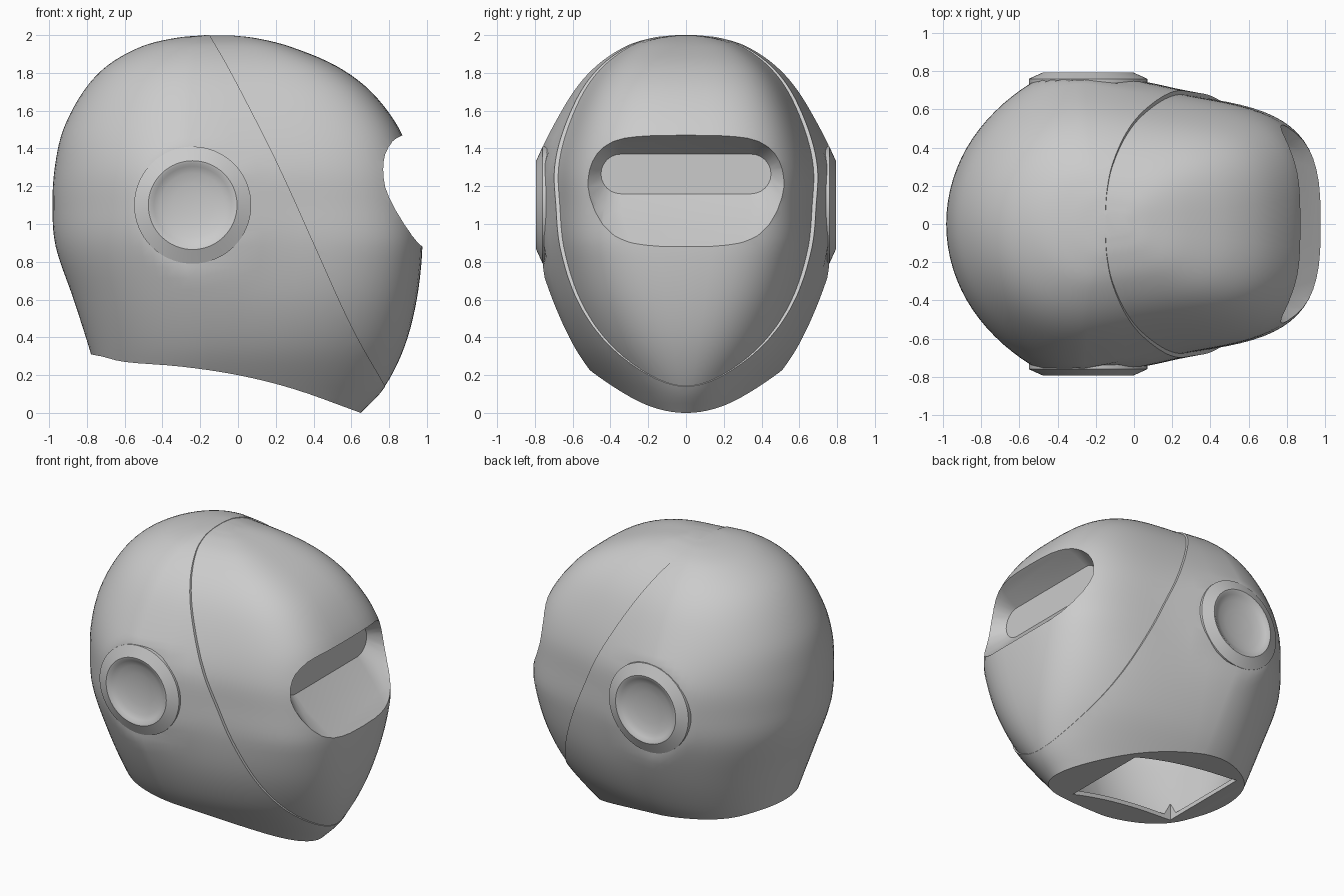
import bpy, bmesh, math
from mathutils import Vector

if "Cube" in bpy.data.objects:
    bpy.data.objects.remove(bpy.data.objects["Cube"])

grey = bpy.data.materials.new("plain grey")
grey.use_nodes = True
COLOUR = (0.6, 0.6, 0.6, 1)
grey.diffuse_color = COLOUR
grey.node_tree.nodes["Principled BSDF"].inputs["Base Color"].default_value = COLOUR

# Height, back x, front x, half width
ROWS = [(-0.12, -0.66, 0.53, 0.25), (0, -0.69, 0.65, 0.34), (0.14, -0.73, 0.78, 0.445),
        (0.35, -0.79, 0.885, 0.59), (0.6, -0.87, 0.95, 0.695), (0.88, -0.965, 0.98, 0.752),
        (1.1, -0.982, 0.965, 0.757), (1.3, -0.97, 0.93, 0.75), (1.5, -0.925, 0.86, 0.69),
        (1.7, -0.82, 0.71, 0.59), (1.84, -0.69, 0.52, 0.47), (1.94, -0.51, 0.28, 0.32),
        (1.985, -0.33, 0.1, 0.18), (2.0, -0.17, -0.03, 0.06)]
SEAM = [(-0.17, 2.05), (-0.15, 2.0), (-0.03, 1.79), (0.2, 1.34), (0.4, 0.9), (0.6, 0.46), (0.78, 0.14)]
RIM = [(-1.2, 0.36), (-0.78, 0.31), (-0.6, 0.27), (-0.3, 0.245), (0, 0.2), (0.3, 0.125), (0.65, 0), (1.2, -0.2)]
OPENING = [(0.25, -0.31), (0.25, 0.31), (-0.58, 0.33), (-0.58, -0.33)]


def spline(points, steps):
    """Catmull-Rom curve through the points."""
    pts = [Vector(p) for p in points]
    pts = [2 * pts[0] - pts[1]] + pts + [2 * pts[-1] - pts[-2]]
    out = []
    for a, b, c, d in zip(pts, pts[1:], pts[2:], pts[3:]):
        for i in range(steps):
            t = i / steps
            out.append(0.5 * (2 * b + (c - a) * t + (2 * a - 5 * b + 4 * c - d) * t**2
                              + (3 * b - a - 3 * c + d) * t**3))
    return out + [pts[-2]]


def loft(name, rings):
    """Closed skin over a stack of rings."""
    bm = bmesh.new()
    loops = [[bm.verts.new(p) for p in ring] for ring in rings]
    n = len(loops[0])
    for lo, hi in zip(loops, loops[1:]):
        for i in range(n):
            j = (i + 1) % n
            bm.faces.new((lo[i], lo[j], hi[j], hi[i]))
    bm.faces.new(loops[0][::-1])
    bm.faces.new(loops[-1])
    bmesh.ops.recalc_face_normals(bm, faces=bm.faces)
    mesh = bpy.data.meshes.new(name)
    bm.to_mesh(mesh)
    bm.free()
    mesh.materials.append(grey)
    obj = bpy.data.objects.new(name, mesh)
    bpy.context.collection.objects.link(obj)
    return obj


def head(name, back=1, front=1, width=1, height=1):
    """Egg of stacked sections: round at the back, boxier in front, swelling to a flat pad at each ear."""
    rings = []
    for z, xb, xf, w in spline(ROWS, 5):
        mid = xb + 0.375 * (xf - xb)
        box = min(max((z - 0.1) / 0.8, 0), 1)
        e = 2 / (2 + 1.1 * box)
        ring = []
        for i in range(80):
            a = math.tau * i / 80
            c, s = math.cos(a), math.sin(a)
            if c > 0:
                t = c**e
                x = mid + (xf - mid) * t
                y = w * abs(s)**e * (1 - (0.04 + 0.03 * box) * math.sin(math.pi * t))
            else:
                x, y = mid + (mid - xb) * c, w * abs(s)
            swell = 0.07 * math.exp(-((x + 0.28)**2 + (z - 1.1)**2) / 0.144)
            y = max(y, min(y + swell * abs(s), 0.757))
            ring.append((x * (front if x > 0 else back), math.copysign(y, s) * width, z * height))
        rings.append(ring)
    return loft(name, rings)


def prism(name, outline):
    return loft(name, [[(x, y, z) for x, z in outline] for y in (-1.5, 1.5)])


def slot(x, half_w, z0, z1, n=12):
    """Rounded slot outline facing +x."""
    r = (z1 - z0) / 2
    pts = []
    for side in (1, -1):
        for i in range(n + 1):
            a = math.pi * (i / n - 0.5)
            pts.append((x, side * (half_w - r + r * math.cos(a)), (z0 + z1) / 2 + side * r * math.sin(a)))
    return pts


def lathe(name, profile, side):
    """Turn (radius, y) points about the ear axis."""
    return loft(name, [[(-0.24 + r * math.cos(math.tau * i / 64), side * y,
                         1.1 + r * math.sin(math.tau * i / 64)) for i in range(64)]
                       for r, y in profile])


def cut(obj, cutter, operation="DIFFERENCE"):
    mod = obj.modifiers.new("cut", "BOOLEAN")
    mod.operation, mod.solver, mod.object = operation, "EXACT", cutter
    bpy.context.view_layer.objects.active = obj
    bpy.ops.object.modifier_apply(modifier=mod.name)


def smooth(obj, degrees=30):
    bpy.ops.object.select_all(action="DESELECT")
    obj.select_set(True)
    bpy.context.view_layer.objects.active = obj
    bpy.ops.object.shade_smooth_by_angle(angle=math.radians(degrees))


def below(name, lift):
    """Everything under the curved lower rim."""
    curve = [(x, z + lift) for x, z in spline(RIM, 4)]
    return prism(name, curve + [(1.2, -1), (-1.2, -1)])


# Cutters
seam = [tuple(p) for p in spline(SEAM, 4)]
face_zone = prism("face_zone", seam + [(2, 0.1), (2, 2.3), (-0.17, 2.3)])
under_rim = below("under_rim", 0)
under_floor = below("under_floor", 0.03)
cavity = head("cavity", 0.87, 0.66, 0.84, 0.94)
cut(cavity, under_floor)
opening = loft("opening", [[(x, y, z) for x, y in OPENING] for z in (-1, 0.38)])
visor = loft("visor_recess", [slot(0.69, 0.45, 1.16, 1.37), slot(0.78, 0.525, 1.06, 1.425),
                              slot(0.88, 0.57, 0.965, 1.475), slot(1.1, 0.68, 0.77, 1.59)])
ear_holes = [lathe("ear_hole", [(0.27, 0.685), (0.27, 1)], s) for s in (1, -1)]

# Rear shell and the slightly sunken face mask
shell = head("rear_shell")
cut(shell, face_zone)
mask = head("face_mask", 1, 0.996, 0.97, 0.999)
cut(mask, face_zone, "INTERSECT")
cut(mask, visor)
for part in (shell, mask):
    for cutter in (under_rim, cavity, opening):
        cut(part, cutter)
for hole in ear_holes:
    cut(shell, hole)
for part in (shell, mask):
    smooth(part)

# Shallow dished ear discs
EAR = [(0.31, 0.69), (0.31, 0.759), (0.235, 0.793), (0.222, 0.79), (0.205, 0.778),
       (0.17, 0.764), (0.11, 0.753), (0.05, 0.748), (0.01, 0.747)]
for name, s in (("left_ear_disc", 1), ("right_ear_disc", -1)):
    smooth(lathe(name, EAR, s), 25)

for cutter in [face_zone, under_rim, under_floor, cavity, opening, visor] + ear_holes:
    bpy.data.objects.remove(cutter)
